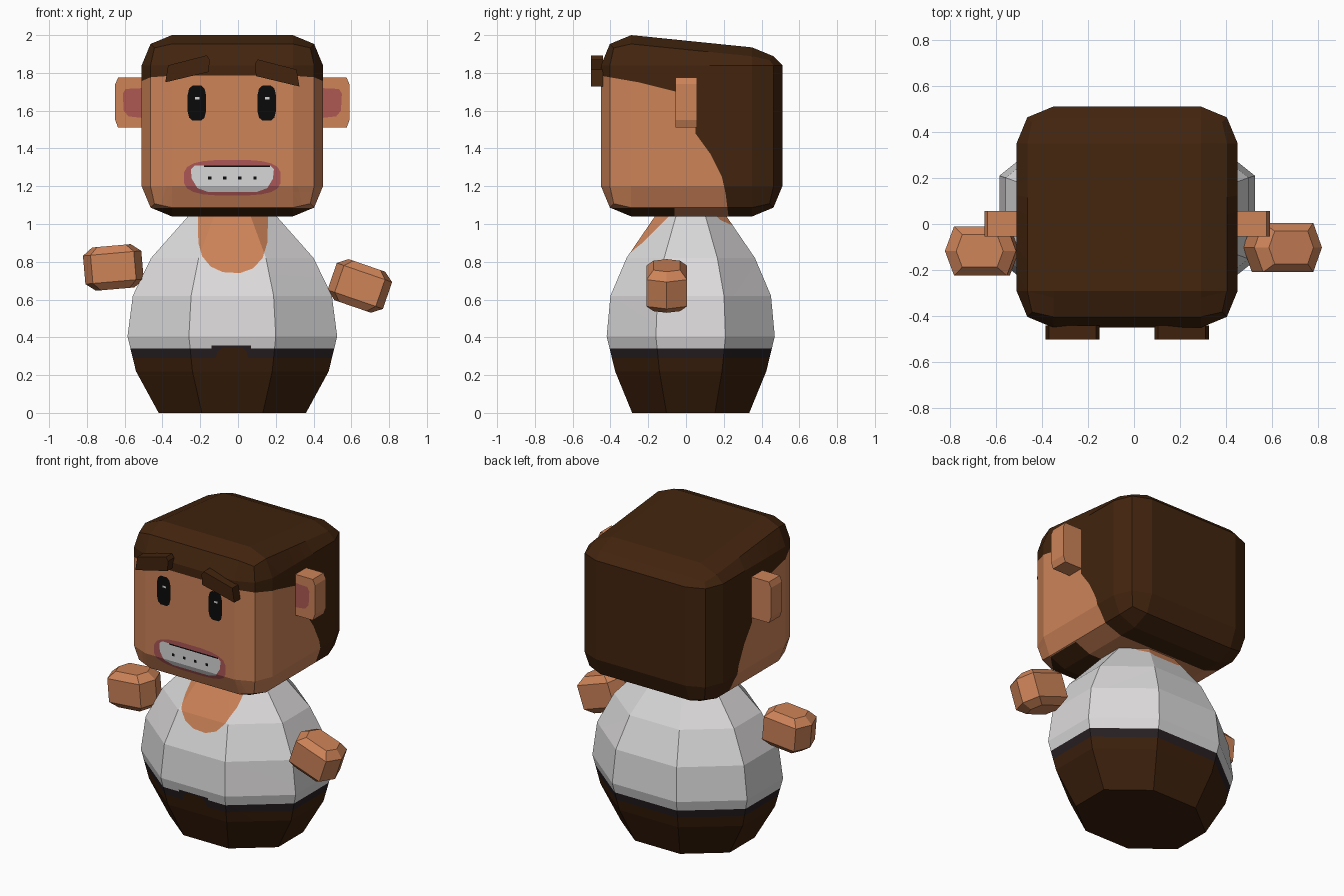
import bpy, bmesh, math
from mathutils import Vector, Matrix

if "Cube" in bpy.data.objects:
    bpy.data.objects.remove(bpy.data.objects["Cube"])

CX = -0.03  # symmetry axis of head and body


def srgb(r, g, b):
    return [(c / 255 / 12.92 if c < 11 else ((c / 255 + 0.055) / 1.055) ** 2.4) for c in (r, g, b)] + [1]


names = ["skin", "hair brown", "trouser brown", "belt black", "shirt white",
         "ear pink", "lip red", "eye black", "tooth white"]
cols = [(205, 131, 88), (66, 36, 14), (60, 32, 12), (40, 32, 34), (220, 218, 219),
        (174, 88, 82), (174, 86, 86), (10, 10, 10), (215, 215, 215)]
mats = []
for n, c in zip(names, cols):
    m = bpy.data.materials.new(n)
    m.diffuse_color = srgb(*c)
    m.use_nodes = True
    m.node_tree.nodes["Principled BSDF"].inputs["Base Color"].default_value = m.diffuse_color
    mats.append(m)
SKIN, HAIR, TROUSER, BELT, SHIRT, PINK, LIP, EYE, TOOTH = range(9)


def finish(name, bm):
    bmesh.ops.recalc_face_normals(bm, faces=bm.faces)
    me = bpy.data.meshes.new(name)
    bm.to_mesh(me)
    bm.free()
    for m in mats:
        me.materials.append(m)
    ob = bpy.data.objects.new(name, me)
    bpy.context.collection.objects.link(ob)
    return ob


def paint(bm, poly, mat, axes=(0, 2), facing=lambda n: n.y < -0.2):
    """Cut a convex outline into the faces that pass the test and colour the inside."""
    k = len(poly)
    area = sum(poly[i][0] * poly[(i + 1) % k][1] - poly[(i + 1) % k][0] * poly[i][1] for i in range(k))
    if area < 0:
        poly = poly[::-1]
    planes = []

    def inside():
        bm.normal_update()
        out = []
        for f in bm.faces:
            if facing(f.normal):
                c = f.calc_center_median()
                if all((c - p).dot(n) < 0 for p, n in planes):
                    out.append(f)
        return out

    for i in range(k):
        (a, b), (c, d) = poly[i], poly[(i + 1) % k]
        p, n = Vector((0, 0, 0)), Vector((0, 0, 0))
        p[axes[0]], p[axes[1]] = a, b
        n[axes[0]], n[axes[1]] = d - b, a - c
        n.normalize()
        fs = inside()
        geom = set(fs) | {e for f in fs for e in f.edges} | {v for f in fs for v in f.verts}
        if geom:
            bmesh.ops.bisect_plane(bm, geom=list(geom), dist=1e-5, plane_co=p, plane_no=n)
        planes.append((p, n))
    for f in inside():
        f.material_index = mat


def rounded(cx, cz, rx, rz, n=16, e=0.6):
    pts = []
    for i in range(n):
        t = 2 * math.pi * (i + 0.5) / n
        c, s = math.cos(t), math.sin(t)
        pts.append((cx + rx * math.copysign(abs(c) ** e, c), cz + rz * math.copysign(abs(s) ** e, s)))
    return pts


def box(x0, x1, z0, z1):
    return [(x0, z0), (x1, z0), (x1, z1), (x0, z1)]


def loft(rings):
    bm = bmesh.new()
    vs = [[bm.verts.new(p) for p in r] for r in rings]
    k = len(rings[0])
    for a, b in zip(vs, vs[1:]):
        for i in range(k):
            bm.faces.new((a[i], a[(i + 1) % k], b[(i + 1) % k], b[i]))
    bm.faces.new(vs[0][::-1])
    bm.faces.new(vs[-1])
    bmesh.ops.recalc_face_normals(bm, faces=bm.faces)
    return bm


def prism(poly, y0, y1):
    return loft([[(x, y, z) for x, z in poly] for y in (y0, y1)])


anywhere = lambda n: True

# head: bevelled cube, crown sloping to the back
bm = bmesh.new()
bmesh.ops.create_cube(bm, size=0.96, matrix=Matrix.Translation((CX, 0.03, 1.52)))
bmesh.ops.bevel(bm, geom=bm.edges[:], offset=0.16, segments=2, profile=0.5, affect='EDGES')
for v in bm.verts:
    if v.co.z > 1.9 and v.co.y > 0:
        v.co.z -= 0.065
for f in bm.faces:
    f.material_index = HAIR
YZ = (1, 2)
# face area below the fringe, then the cheek and jaw
paint(bm, [(-1, 1.48), (0.05, 1.48), (0.05, 1.67), (-0.05, 1.70), (-0.25, 1.75), (-0.45, 1.785), (-1, 1.79)],
      SKIN, YZ, anywhere)
paint(bm, [(-1, 1.48), (0.05, 1.48), (0.13, 1.37), (0.19, 1.25), (0.21, 1.16), (0.23, 1.0), (-1, 1.0)],
      SKIN, YZ, anywhere)
# dark strip under the chin
paint(bm, [(-1, 0.9), (-0.06, 0.9), (-0.06, 1.084), (-1, 1.084)], HAIR, YZ, anywhere)
# eyes
for x in (-0.218, 0.152):
    paint(bm, rounded(x, 1.64, 0.05, 0.095, 12), EYE)
    paint(bm, box(x - 0.01, x + 0.015, 1.66, 1.672), TOOTH)
# mouth
paint(bm, rounded(CX, 1.245, 0.258, 0.095, 20, 0.65), LIP)
paint(bm, [(-0.25, 1.29), (-0.245, 1.24), (-0.215, 1.19), (-0.16, 1.17), (0.10, 1.17), (0.155, 1.19),
           (0.185, 1.24), (0.19, 1.29), (0.17, 1.31), (-0.23, 1.31)], TOOTH)
paint(bm, box(-0.18, 0.17, 1.302, 1.31), EYE)
for i in range(4):
    x = -0.15 + 0.08 * i
    paint(bm, box(x - 0.009, x + 0.009, 1.235, 1.252), EYE)
finish("head", bm)

# ears and eyebrows on both sides
for s, side in ((-1, "left"), (1, "right")):
    X = lambda d: CX + s * d
    bm = prism([(X(0.46), 1.51), (X(0.605), 1.51), (X(0.62), 1.55), (X(0.62), 1.74),
                (X(0.605), 1.775), (X(0.46), 1.775)], -0.055, 0.057)
    paint(bm, [(X(0.46), 1.56), (X(0.55), 1.57), (X(0.575), 1.60), (X(0.58), 1.69),
               (X(0.565), 1.715), (X(0.46), 1.72)], PINK, facing=lambda n: n.y < -0.9)
    finish(side + "_ear", bm)
    dz = -0.022 if s > 0 else 0
    bm = prism([(X(0.355), 1.75 + dz), (X(0.34), 1.84 + dz), (X(0.135), 1.893 + dz),
                (X(0.12), 1.87 + dz), (X(0.125), 1.805 + dz)], -0.502, -0.44)
    for f in bm.faces:
        f.material_index = HAIR
    finish(side + "_eyebrow", bm)

# body: stretched octagon sections (height, half width, half depth)
rows = [(0, 0.39, 0.31), (0.22, 0.51, 0.40), (0.405, 0.555, 0.445), (0.62, 0.527, 0.425),
        (0.82, 0.43, 0.34), (1.04, 0.235, 0.19), (1.10, 0.18, 0.14)]
R = 1 / math.cos(math.pi / 8)
bm = loft([[(CX + w * R * math.cos(math.pi * (i + 0.5) / 4), 0.025 + d * R * math.sin(math.pi * (i + 0.5) / 4), z)
            for i in range(8)] for z, w, d in rows])
for z in (0.29, 0.342):
    bmesh.ops.bisect_plane(bm, geom=bm.verts[:] + bm.edges[:] + bm.faces[:],
                           plane_co=(0, 0, z), plane_no=(0, 0, 1))
for f in bm.faces:
    z = f.calc_center_median().z
    f.material_index = TROUSER if z < 0.29 else BELT if z < 0.342 else SHIRT
# belt buckle and neckline, front and back
paint(bm, box(-0.14, 0.07, 0.30, 0.357), BELT)
paint(bm, [(-0.12, 0.28), (0.055, 0.28), (0.045, 0.325), (0.02, 0.345), (-0.08, 0.345), (-0.11, 0.325)], TROUSER)
paint(bm, [(-0.215, 1.2), (-0.21, 0.90), (-0.19, 0.83), (-0.145, 0.775), (-0.08, 0.745), (0.01, 0.74),
           (0.08, 0.765), (0.13, 0.82), (0.155, 0.90), (0.165, 1.2)], SKIN)
paint(bm, [(-0.22, 1.2), (-0.19, 1.02), (-0.12, 0.975), (0.06, 0.975), (0.13, 1.02), (0.16, 1.2)],
      SKIN, facing=lambda n: n.y > 0.2)
finish("body", bm)

# hands: six-sided blocks with tapered caps
hexagon = [(-0.155, 0), (-0.115, -0.107), (0.115, -0.107), (0.155, 0), (0.115, 0.107), (-0.115, 0.107)]
for name, loc, tilt in (("left_hand", (-0.66, -0.117, 0.77), -5), ("right_hand", (0.645, -0.102, 0.672), 19)):
    bm = loft([[(x * k, y * k, z) for x, y in hexagon]
               for z, k in ((-0.115, 0.66), (-0.075, 1), (0.075, 1), (0.115, 0.66))])
    bm.transform(Matrix.Translation(loc) @ Matrix.Rotation(math.radians(tilt), 4, 'Y'))
    finish(name, bm)
